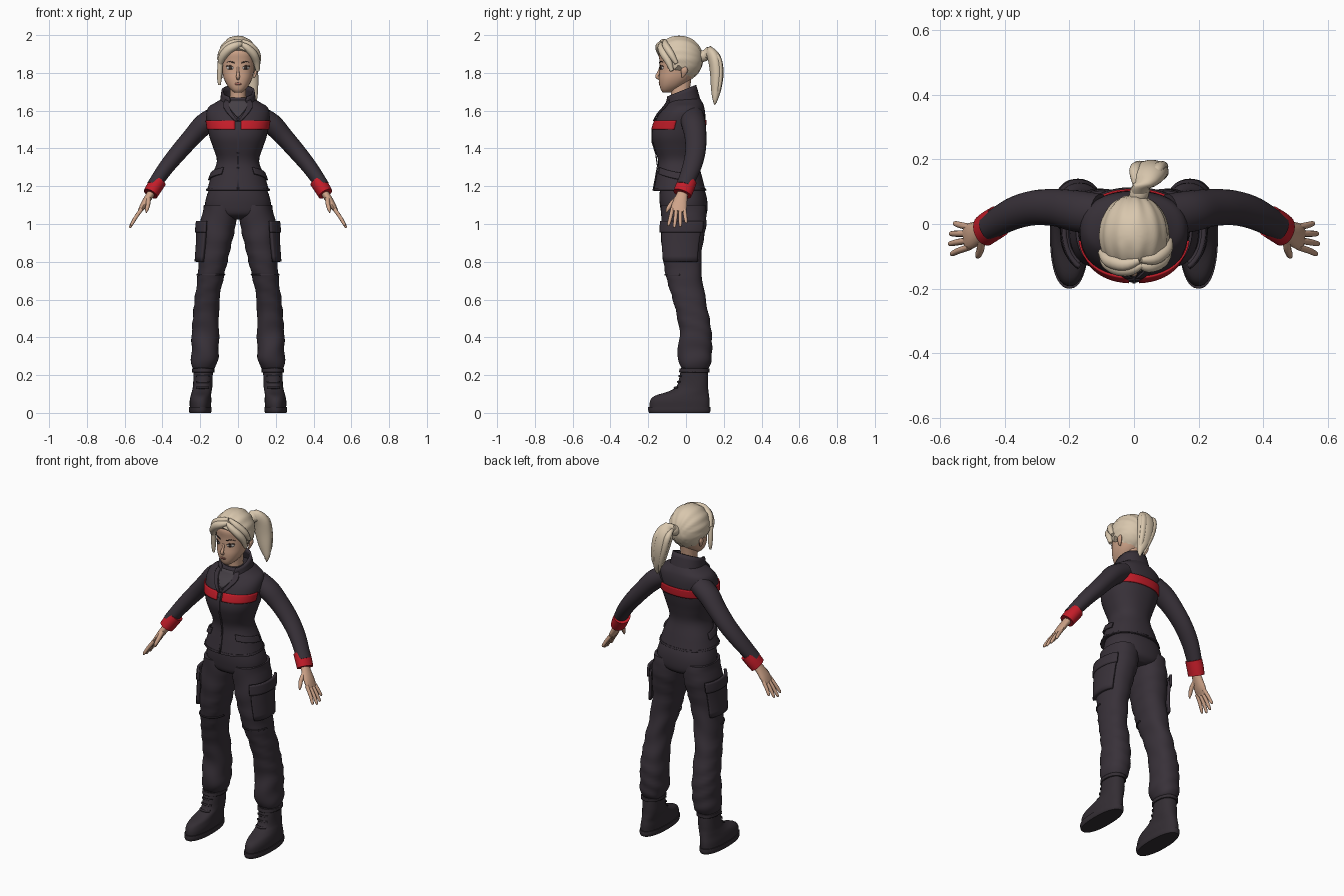
import bpy, bmesh
from math import sin, cos, pi, atan2, sqrt, copysign
from mathutils import Vector

if "Cube" in bpy.data.objects:
    bpy.data.objects.remove(bpy.data.objects["Cube"])


def material(name, *rgb):
    m = bpy.data.materials.new(name)
    m.use_nodes = True
    m.diffuse_color = (*rgb, 1)
    m.node_tree.nodes["Principled BSDF"].inputs["Base Color"].default_value = (*rgb, 1)
    return m


fabric = material("dark_fabric", .040, .031, .041)
shirt_grey = material("shirt_grey", .06, .05, .06)
leather = material("boot_leather", .034, .027, .034)
red = material("red_trim", .55, .012, .022)
skin = material("skin", .62, .37, .25)
blond = material("blond_hair", .69, .57, .42)
white = material("eye_white", .8, .76, .72)
dark = material("eye_dark", .05, .03, .025)
lip = material("lips", .5, .2, .15)


def refine(rows, k=4):
    """Catmull-Rom smoothing of a list of number tuples."""
    out = []
    for i in range(len(rows) - 1):
        a, b, c, d = (rows[max(0, min(j, len(rows) - 1))] for j in range(i - 1, i + 3))
        for s in range(k):
            t = s / k
            out.append([q + .5 * t * (r - p + t * (2*p - 5*q + 4*r - e + t * (3*(q - r) + e - p)))
                        for p, q, r, e in zip(a, b, c, d)])
    return out + [list(rows[-1])]


def sheet(name, rings, mat, wrap=True, mirror=False, thick=0):
    """Skin a list of point rings; closed rings get end caps."""
    bm = bmesh.new()
    vs = [[bm.verts.new(p) for p in ring] for ring in rings]
    n = len(vs[0])
    for a, b in zip(vs, vs[1:]):
        for j in range(n if wrap else n - 1):
            k = (j + 1) % n
            bm.faces.new((a[j], a[k], b[k], b[j]))
    if wrap and not thick:
        bm.faces.new(vs[0])
        bm.faces.new(vs[-1])
    return finish(name, bm, mat, mirror, thick)


def finish(name, bm, mat, mirror=False, thick=0):
    bmesh.ops.remove_doubles(bm, verts=bm.verts, dist=.00005)
    bmesh.ops.recalc_face_normals(bm, faces=bm.faces)
    me = bpy.data.meshes.new(name)
    bm.to_mesh(me)
    bm.free()
    me.materials.append(mat)
    ob = bpy.data.objects.new(name, me)
    bpy.context.collection.objects.link(ob)
    bpy.ops.object.select_all(action="DESELECT")
    ob.select_set(True)
    bpy.context.view_layer.objects.active = ob
    bpy.ops.object.shade_smooth_by_angle(angle=.8)
    if thick:
        mod = ob.modifiers.new("thickness", "SOLIDIFY")
        mod.thickness, mod.offset = thick, 0
    if mirror:
        ob.modifiers.new("mirror", "MIRROR").use_mirror_merge = False
    return ob


def power(v, e=.88):
    return copysign(abs(v) ** e, v)


def ring_at(rows, z):
    for a, b in zip(rows, rows[1:]):
        if z <= b[0]:
            t = max(0, (z - a[0]) / (b[0] - a[0]))
            return [p + (q - p) * t for p, q in zip(a, b)]
    return rows[-1]


def surf(row, th, off=0):
    """Point on a horizontal ring (z, centre x, half width, front y, back y)."""
    z, cx, hw, yf, yb = row
    return Vector((cx + (hw + off) * power(sin(th)),
                   (yf + yb) / 2 - ((yb - yf) / 2 + off) * power(cos(th)), z))


def loft(name, rows, mat, mirror=False, folds=0):
    fine = refine(rows)
    rings = [[surf(r, 2*pi*j/40, folds * sin(60*r[0] + 3*sin(2*pi*j/40 + 9*r[0])))
              for j in range(40)] for r in fine]
    sheet(name, rings, mat, mirror=mirror)
    return fine


def patch(name, rows, z, low, high, mat, off=.004, thick=.006, slant=0, mirror=True):
    """Plate that follows a loft between two heights and two angle spans."""
    rings = []
    for i in range(7):
        t = i / 6
        a, b = (low[k] + (high[k] - low[k]) * t for k in (0, 1))
        zz = z[0] + (z[1] - z[0]) * t
        ths = [a + (b - a) * j / 20 for j in range(21)]
        rings.append([surf(ring_at(rows, zz + slant * (h - a)), h, off) for h in ths])
    sheet(name, rings, mat, wrap=False, mirror=mirror, thick=thick)


def tube(name, path, mat, mirror=False, sides=16):
    """Oval tube; each point is x, y, z, radius across y, other radius."""
    pts = refine(path)
    rings = []
    for i, p in enumerate(pts):
        t = (Vector(pts[min(i + 1, len(pts) - 1)][:3]) - Vector(pts[max(i - 1, 0)][:3])).normalized()
        u = Vector((0, 1, .01)) - t * t.dot(Vector((0, 1, .01)))
        u.normalize()
        v = t.cross(u)
        rings.append([Vector(p[:3]) + u * p[3] * cos(2*pi*j/sides) + v * p[4] * sin(2*pi*j/sides)
                      for j in range(sides)])
    sheet(name, rings, mat, mirror=mirror)


# Boots with soles and laces
boot = loft("boots", [(.02, .2, .056, -.19, .122), (.06, .199, .057, -.192, .124),
                      (.09, .196, .054, -.165, .122), (.115, .191, .052, -.09, .12),
                      (.15, .187, .051, -.045, .117), (.26, .184, .052, -.022, .115)], leather, True, .001)
loft("boot_soles", [(0, .2, .056, -.195, .124), (.012, .2, .06, -.2, .13), (.032, .2, .06, -.2, .129)], leather, True)
for i in range(4):
    z = .13 + .03 * i
    patch("boot_lace", boot, (z, z + .009), (-.6, .6), (-.6, .6), leather)
patch("boot_cuff", boot, (.215, .235), (0, 2*pi), (0, 2*pi), leather, thick=.008)

# Trousers
leg = loft("trouser_legs", [(.228, .182, .05, -.015, .115), (.245, .18, .062, -.03, .125),
                            (.28, .177, .071, -.042, .134), (.34, .174, .072, -.042, .138),
                            (.42, .173, .072, -.034, .136), (.5, .17, .069, -.045, .124),
                            (.6, .164, .066, -.07, .104), (.7, .148, .068, -.1, .088),
                            (.8, .133, .077, -.12, .08), (.9, .118, .085, -.13, .09),
                            (1, .105, .094, -.132, .108), (1.1, .095, .085, -.13, .105)], fabric, True, .0025)
loft("trouser_hips", [(1.025, 0, .05, -.08, .08), (1.05, 0, .155, -.125, .108), (1.1, 0, .174, -.138, .114),
                      (1.16, 0, .162, -.14, .105), (1.23, 0, .13, -.13, .075)], fabric)
patch("knee_seam", leg, (.728, .735), (-1.4, 1.4), (-1.4, 1.4), fabric, .003)
patch("cargo_pocket", leg, (.8, .98), (.6, 2.3), (.6, 2.3), fabric, .011, .018)
patch("cargo_flap", leg, (.955, 1.015), (.52, 2.36), (.55, 2.34), fabric, .019, .014)

# Jacket
body = loft("jacket_body", [(1.175, 0, .166, -.172, .104), (1.25, 0, .142, -.158, .085),
                            (1.33, 0, .112, -.147, .066), (1.4, 0, .13, -.167, .076),
                            (1.46, 0, .151, -.181, .09), (1.52, 0, .162, -.172, .1),
                            (1.58, 0, .168, -.145, .102), (1.62, 0, .155, -.113, .096),
                            (1.645, 0, .115, -.098, .086), (1.67, 0, .075, -.085, .07)], fabric)
tube("sleeves", [(.11, .03, 1.573, .064, .054), (.18, .04, 1.528, .064, .056), (.24, .05, 1.465, .058, .05),
                 (.31, .05, 1.385, .054, .046), (.38, .03, 1.3, .05, .041), (.45, -.01, 1.2, .042, .035)],
     fabric, True, 24)
tube("red_cuffs", [(.42, .008, 1.228, .05, .042), (.443, -.006, 1.193, .051, .042),
                   (.463, -.02, 1.16, .05, .04)], red, True, 24)
patch("chest_stripe", body, (1.5, 1.548), (.07, 1.45), (.07, 1.45), red)
patch("back_stripe", body, (1.5, 1.55), (pi - .9, pi + .9), (pi - .9, pi + .9), red, mirror=False)
patch("waist_pocket_flap", body, (1.265, 1.3), (.6, 1.75), (.6, 1.75), fabric, .007, .009, -.03)
patch("jacket_hem", body, (1.178, 1.188), (0, 2*pi), (0, 2*pi), fabric, .002, mirror=False)
patch("zip", body, (1.18, 1.56), (-.02, .02), (-.02, .02), fabric, .003, mirror=False)
patch("shirt_front", body, (1.565, 1.655), (-.01, .01), (-.42, .42), shirt_grey, mirror=False)
patch("lapel", body, (1.545, 1.655), (0, .07), (.36, .62), fabric, .008, .009)

# Standing collar, open at the front and higher at the back
rings = []
for t in (0, .25, .5, .75, 1):
    row = (1.625 + .11 * t, 0, .092 - .01 * t, -.108 + .004 * t, .078 - .03 * t)
    gap = .3 + .25 * t
    ring = [surf(row, gap + (2*pi - 2*gap) * j / 36) for j in range(37)]
    for p in ring:
        p.z += .42 * t * (p.y - .048)
    rings.append(ring)
sheet("collar", rings, fabric, wrap=False, thick=.012)
loft("shirt_neck", [(1.6, 0, .075, -.1, .05), (1.65, 0, .055, -.086, .035)], shirt_grey)

# Neck, head, ears and nose
loft("neck", [(1.6, 0, .046, -.075, .03), (1.68, 0, .042, -.078, .018), (1.78, 0, .045, -.09, .03)], skin)
head = loft("head", [(1.696, 0, .018, -.122, -.08), (1.71, 0, .037, -.133, -.05), (1.735, 0, .058, -.14, -.01),
                     (1.77, 0, .075, -.143, .03), (1.81, 0, .084, -.14, .055), (1.86, 0, .089, -.14, .068),
                     (1.91, 0, .089, -.144, .068), (1.95, 0, .068, -.12, .04)], skin)
tube("nose", [(0, -.134, 1.83, .007, .006), (0, -.145, 1.8, .008, .007), (0, -.154, 1.78, .009, .01),
              (0, -.137, 1.766, .006, .007)], skin)
tube("ears", [(.084, -.02, 1.775, .004, .004), (.09, -.014, 1.79, .011, .007),
              (.096, -.008, 1.815, .018, .008), (.093, -.004, 1.835, .006, .004)], skin, True)


def face_plate(name, outline, mat, off, mirror=True):
    bm = bmesh.new()
    vs = []
    for x, z in outline:
        z0, cx, hw, yf, yb = ring_at(head, z)
        c = (1 - min(1, abs(x) / hw) ** (1 / .88 * 2)) ** .44
        vs.append(bm.verts.new((x, (yf + yb) / 2 - (yb - yf) / 2 * c - off, z)))
    bm.faces.new(vs)
    finish(name, bm, mat, mirror, .002)


def oval(cx, cz, rx, rz):
    return [(cx + rx * cos(pi*j/8), cz + rz * sin(pi*j/8)) for j in range(16)]


face_plate("eye_white", oval(.042, 1.826, .018, .009), white, .0025)
face_plate("iris", oval(.041, 1.826, .008, .009), dark, .005)
face_plate("upper_lash", [(.022, 1.828), (.04, 1.836), (.063, 1.832), (.061, 1.838), (.04, 1.841)], dark, .005)
face_plate("eyebrow", [(.018, 1.85), (.045, 1.859), (.066, 1.854), (.045, 1.864), (.018, 1.856)], dark, .003)
face_plate("mouth", oval(0, 1.742, .02, .006), lip, .002, False)


# Hair cap combed back, with a hairline that drops behind the ears
def hair_point(phi, z, off=0, hang=False):
    h = (z - 1.874) / .123
    r = 1 if hang and h < 0 else sqrt(max(0, 1 - h * h))
    return Vector(((.108 * r + off) * sin(phi), -.035 - (.125 * r + off) * cos(phi), z))


hairline = refine([(0, 1.93), (.5, 1.915), (.95, 1.88), (1.3, 1.82), (1.55, 1.84), (1.85, 1.8),
                   (2.3, 1.775), (pi, 1.77)], 6)
rings = []
for i in range(21):
    ring = []
    for j in range(96):
        phi = 2*pi*j/96 - pi
        z_low = ring_at(hairline, abs(phi))[1]
        lat = (i / 20) ** .75
        p = hair_point(phi, 1.997 - (1.997 - z_low) * lat ** 2)
        groove = .002 * sin(15 * atan2(p.x, p.z - 1.85)) * min(1, i / 5)
        ring.append(p + Vector((p.x, p.y + .035, p.z - 1.874)).normalized() * groove)
    rings.append(ring)
sheet("hair_cap", rings, blond)


# Swept fringe and loose side locks
def lock(name, spots, size):
    path = []
    for i, (phi, z) in enumerate(spots):
        r = size * (.25 + 1.5 * sin(pi * (i + .35) / (len(spots) - .2)) ** .8) / 1.6
        path.append((*hair_point(phi, z, .002, True), r, r))
    tube(name, path, blond)


lock("fringe_right", [(.3, 1.955), (-.1, 1.945), (-.5, 1.925), (-.85, 1.885), (-1.05, 1.84)], .022)
lock("fringe_right_upper", [(.25, 1.97), (-.35, 1.955), (-.85, 1.92), (-1.15, 1.87)], .02)
lock("side_lock_right", [(-.6, 1.92), (-.95, 1.88), (-1.05, 1.82), (-1.1, 1.77), (-1.1, 1.735)], .013)
lock("fringe_left", [(.2, 1.955), (.5, 1.935), (.85, 1.9), (1.1, 1.86), (1.25, 1.81)], .02)
lock("fringe_left_upper", [(.3, 1.97), (.8, 1.945), (1.2, 1.9), (1.45, 1.85)], .018)

# Ponytail: tie, main mass and overlapping strands
tube("hair_tie", [(.01, .075, 1.882, .028, .028), (.018, .1, 1.892, .03, .03), (.025, .118, 1.895, .024, .024)], blond)
tube("ponytail", [(.015, .09, 1.89, .02, .024), (.028, .125, 1.905, .028, .04), (.042, .152, 1.87, .036, .055),
                  (.055, .163, 1.8, .036, .052), (.07, .16, 1.72, .028, .038), (.085, .155, 1.665, .016, .018),
                  (.085, .152, 1.63, .002, .002)], blond, sides=24)
for k, dx in enumerate((-.032, .004, .034)):
    tube("ponytail_strand", [(.02 + dx / 3, .11, 1.908, .01, .01), (.035 + dx, .165, 1.885, .016, .018),
                             (.05 + dx, .182, 1.81, .014, .018), (.068 + dx * .7, .175, 1.72, .011, .014),
                             (.08 + dx / 3, .16, 1.64 + .012 * k, .002, .002)], blond)

# Hands
tube("palms", [(.452, -.014, 1.175, .027, .021), (.478, -.026, 1.135, .034, .02), (.503, -.036, 1.095, .041, .017),
               (.522, -.042, 1.065, .038, .01)], skin, True)
for i, name in enumerate(("index", "middle", "ring", "little")):
    y, reach = -.072 + .021 * i, (.9, 1, .95, .75)[i]
    tube(name + "_fingers", [(.51, y, 1.08, .01, .011), (.51 + .035 * reach, y - .01 + .005 * i, 1.08 - .05 * reach, .01, .01),
                             (.51 + .058 * reach, y - .02 + .01 * i, 1.08 - .09 * reach, .008, .008),
                             (.51 + .064 * reach, y - .022 + .011 * i, 1.08 - .1 * reach, .003, .003)], skin, True, 10)
tube("thumbs", [(.474, -.04, 1.14, .016, .014), (.475, -.074, 1.11, .013, .012), (.482, -.096, 1.08, .01, .01),
                (.486, -.104, 1.06, .003, .003)], skin, True, 10)
